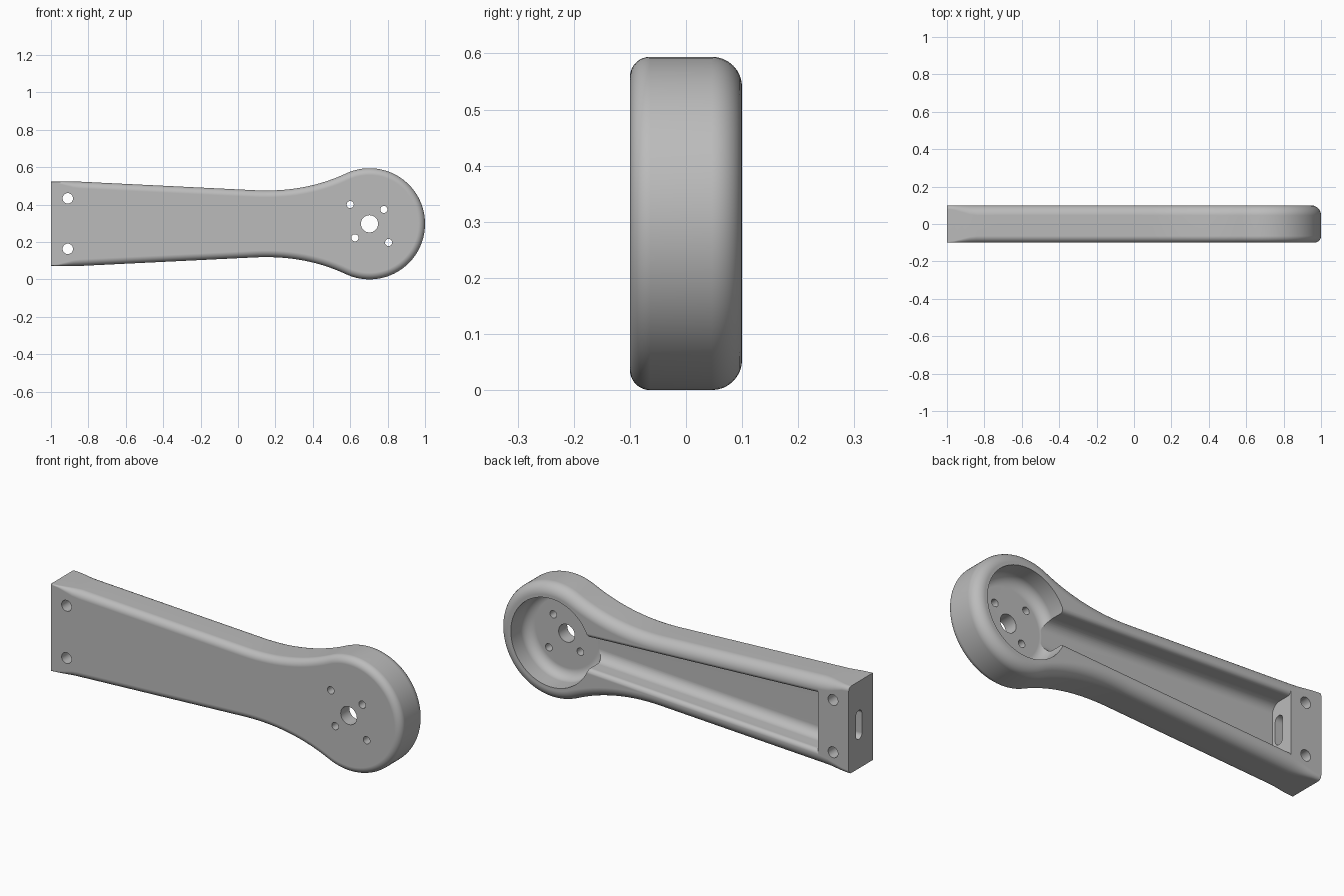
import bpy, bmesh, math
from mathutils import Vector

if "Cube" in bpy.data.objects:
    bpy.data.objects.remove(bpy.data.objects["Cube"])

MID, HEAD_X, HEAD_R = 0.297, 0.703, 0.297
FLOOR, BACK = -0.03, 0.1

grey = bpy.data.materials.new("plain grey")
grey.use_nodes = True
grey.diffuse_color = (0.5, 0.5, 0.5, 1)
grey.node_tree.nodes["Principled BSDF"].inputs["Base Color"].default_value = (0.5, 0.5, 0.5, 1)


def loft(name, rings):
    """Skin a list of closed rings and cap both ends."""
    bm = bmesh.new()
    rows = [[bm.verts.new(p) for p in ring] for ring in rings]
    n = len(rows[0])
    for a, b in zip(rows, rows[1:]):
        for i in range(n):
            j = (i + 1) % n
            bm.faces.new((a[i], a[j], b[j], b[i]))
    bm.faces.new(rows[0])
    bm.faces.new(rows[-1])
    bmesh.ops.recalc_face_normals(bm, faces=bm.faces)
    mesh = bpy.data.meshes.new(name)
    bm.to_mesh(mesh)
    bm.free()
    mesh.materials.append(grey)
    obj = bpy.data.objects.new(name, mesh)
    bpy.context.collection.objects.link(obj)
    return obj


def arc(cx, cy, r, start, end, steps):
    angles = [math.radians(start + (end - start) * i / steps) for i in range(steps + 1)]
    return [(cx + r * math.cos(a), cy + r * math.sin(a)) for a in angles]


def lathe(name, x, z, profile, sides=32):
    """Turn (radius, y) pairs around an axis running front to back."""
    return loft(name, [[(x + px, y, z + pz) for px, pz in arc(0, 0, r, 0, 360, sides)[:-1]]
                       for r, y in profile])


# Outline of the arm, upper half: straight taper, swept neck, round head
def neck(t):
    p = [Vector((0.1, 0.179)), Vector((0.27, 0.172)), Vector((0.43, 0.2)), Vector((0.577, 0.269))]
    u = 1 - t
    return tuple(u**3 * p[0] + 3 * u * u * t * p[1] + 3 * u * t * t * p[2] + t**3 * p[3])


half = [(-1 + 0.04 * i, 0.225) for i in range(5)]
half += [(-0.84 + 0.94 * i / 8, 0.225 - 0.046 * i / 8) for i in range(1, 8)]
half += [neck(i / 14) for i in range(14)]
half += arc(HEAD_X, 0, HEAD_R, 115, 0, 32)

normals = []
for i, (x, h) in enumerate(half):
    a, b = Vector(half[max(i - 1, 0)]), Vector(half[min(i + 1, len(half) - 1)])
    d = (b - a).normalized()
    normals.append(Vector((-d.y, d.x)) if x > -0.85 else Vector((0, 1)))
normals[-1] = Vector((1, 0))


def body_ring(side, angle):
    """Outline at one step of the front (-1) or back (1) edge rounding."""
    ring = []
    for (x, h), n in zip(half, normals):
        grow = min(1, (x + 1) / 0.16)
        grow = grow * grow * (3 - 2 * grow)
        r = 0.004 + 0.032 * grow if side < 0 else 0.02 + 0.034 * grow
        inset = r * (1 - math.cos(angle))
        y = side * (BACK - r + r * math.sin(angle))
        ring.append((x - n.x * inset, y, h - n.y * inset))
    lower = [(x, y, -z) for x, y, z in ring[-2::-1]]
    return [(x, y, z + MID) for x, y, z in ring + lower]


steps = [math.pi / 2 * i / 8 for i in range(9)]
arm = loft("arm_body", [body_ring(-1, a) for a in reversed(steps)] + [body_ring(1, a) for a in steps])

# Round recess in the back of the head, with a rounded floor corner
cutters = [lathe("recess_cutter", HEAD_X, MID,
                 arc(0.178, FLOOR + 0.05, 0.05, -90, 0, 8) + [(0.228, 0.2)], 72)]


# Tapering channel with rounded floor corners and lips
def channel_ring(x, w):
    side = arc(w - 0.05, FLOOR + 0.052, 0.05, -90, 0, 8)
    side += arc(w + 0.022, BACK - 0.022, 0.022, 180, 90, 6)
    side.append((w + 0.022, 0.2))
    return [(x, y, MID + z) for z, y in side] + [(x, y, MID - z) for z, y in reversed(side)]


cutters.append(loft("channel_cutter", [channel_ring(-0.824, 0.146), channel_ring(0.56, 0.078)]))

# Cable slot through the end block
slot = arc(MID + 0.05, 0.017, 0.025, -90, 90, 10) + arc(MID - 0.05, 0.017, 0.025, 90, 270, 10)
cutters.append(loft("slot_cutter", [[(x, y, z) for z, y in slot] for x in (-1.1, -0.75)]))

# Axle hole, motor screw holes and end screw holes
holes = [(HEAD_X, MID, 0.046), (0.6, 0.4, 0.019), (0.78, 0.374, 0.019), (0.625, 0.222, 0.019),
         (0.805, 0.197, 0.019), (-0.91, 0.433, 0.028), (-0.91, 0.163, 0.028)]
for x, z, r in holes:
    cutters.append(lathe("hole_cutter", x, z, [(r, -0.2), (r, 0.2)]))

# Carve the body and keep only the finished part
for cutter in cutters:
    cutter.hide_render = True
    mod = arm.modifiers.new(cutter.name, "BOOLEAN")
    mod.operation, mod.solver, mod.object = "DIFFERENCE", "EXACT", cutter
bpy.context.view_layer.update()
carved = bpy.data.meshes.new_from_object(arm.evaluated_get(bpy.context.evaluated_depsgraph_get()))
arm.modifiers.clear()
arm.data = carved
for cutter in cutters:
    bpy.data.objects.remove(cutter)

# Smooth roundings, crisp cut edges
bpy.ops.object.select_all(action="DESELECT")
arm.select_set(True)
bpy.context.view_layer.objects.active = arm
bpy.ops.object.shade_smooth_by_angle(angle=math.radians(30))
weighted = arm.modifiers.new("weighted_normals", "WEIGHTED_NORMAL")
weighted.keep_sharp = True
